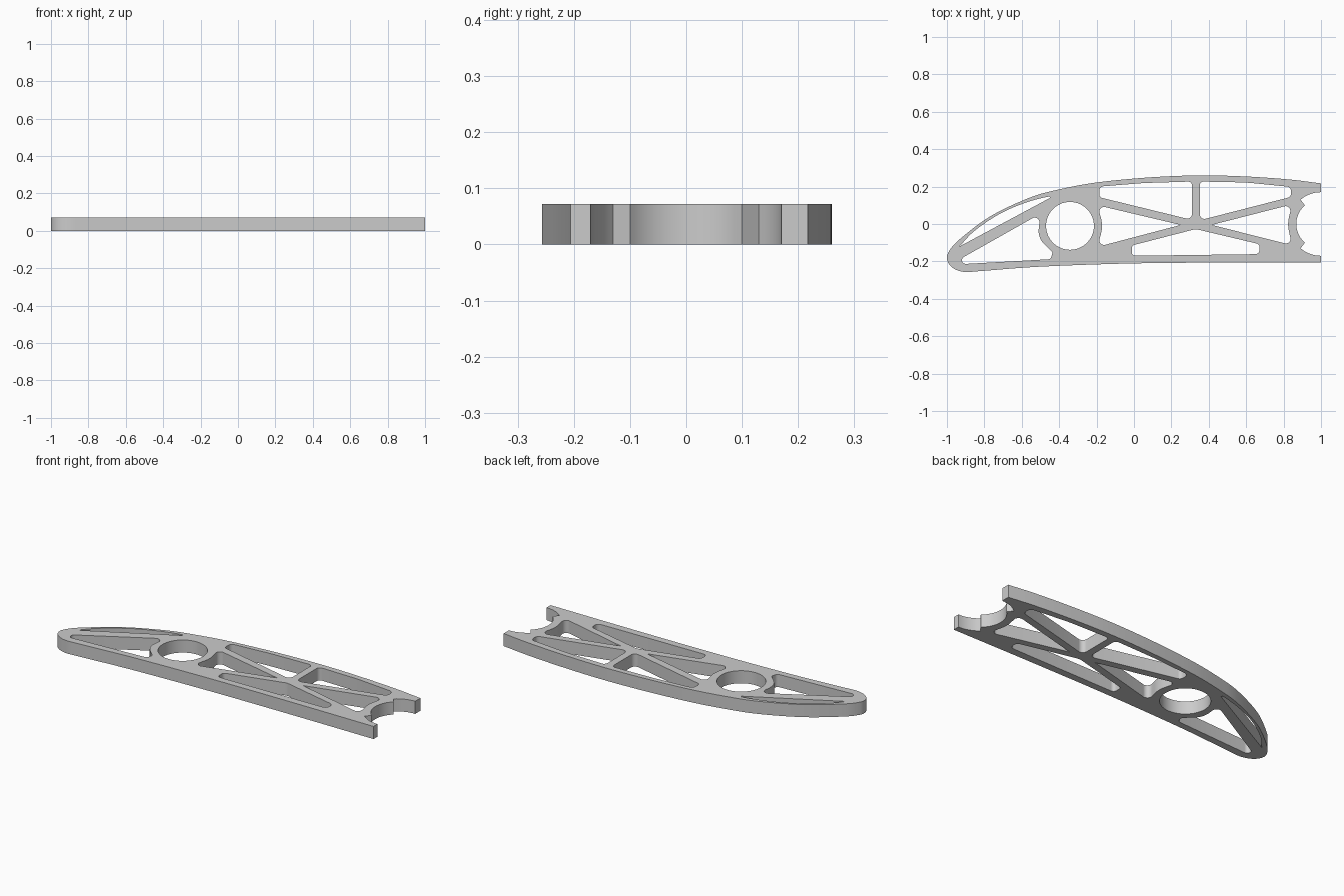
import bpy, bmesh, math
from mathutils import Vector

THICK = 0.072
cube = bpy.data.objects.get("Cube")
if cube:
    bpy.data.objects.remove(cube, do_unlink=True)


def smooth_path(pts, steps=6):
    """Smooth curve running through the given points."""
    p = [Vector(q) for q in pts]
    p = [2 * p[0] - p[1]] + p + [2 * p[-1] - p[-2]]
    out = []
    for a, b, c, d in zip(p, p[1:], p[2:], p[3:]):
        for i in range(steps):
            t = i / steps
            out.append(b + (c - a) * t / 2 + (2 * a - 5 * b + 4 * c - d) * t**2 / 2
                       + (3 * b - a - 3 * c + d) * t**3 / 2)
    return out + [p[-2]]


def arc(cx, cy, r, start, end, steps):
    angles = [math.radians(start + (end - start) * i / steps) for i in range(steps + 1)]
    return [Vector((cx + r * math.cos(a), cy + r * math.sin(a))) for a in angles]


def rounded(corners, steps=8):
    """Closed polygon whose (x, y, radius) corners are filleted."""
    out = []
    for i, (x, y, r) in enumerate(corners):
        p = Vector((x, y))
        u = Vector(corners[i - 1][:2]) - p
        v = Vector(corners[(i + 1) % len(corners)][:2]) - p
        if r == 0:
            out.append(p)
            continue
        half = u.angle(v) / 2
        t = min(r / math.tan(half), 0.48 * u.length, 0.48 * v.length)
        r = t * math.tan(half)
        u.normalize()
        v.normalize()
        centre = p + (u + v).normalized() * r / math.cos(math.pi / 2 - half)
        start, end = (p + u * t - centre), (p + v * t - centre)
        sweep = math.pi - 2 * half
        for k in range(steps + 1):
            f = k / steps
            out.append(centre + (start * math.sin((1 - f) * sweep)
                                 + end * math.sin(f * sweep)) / math.sin(sweep))
    return out


# Outer profile: curved skin, rounded nose, and the stepped notch at the tail
skin = smooth_path([(1, .217), (.83, .238), (.6, .254), (.35, .26), (.08, .249),
                    (-.2, .222), (-.4, .185), (-.56, .14), (-.77, .04), (-.93, -.08),
                    (-.985, -.14), (-1, -.185), (-.975, -.23), (-.91, -.256),
                    (-.8, -.25), (-.5, -.228), (-.02, -.211), (.5, -.206), (1, -.206)])
notch = (arc(1, 0, .17, 270, 230, 8) + arc(1, 0, .132, 229, 131, 20)
         + arc(1, 0, .17, 130, 90, 8))

# Lightening holes between the struts
nose_slot = smooth_path([(-.933, -.12), (-.853, -.037), (-.72, .053), (-.585, .112),
                         (-.465, .145), (-.448, .14)])
spar_hole = arc(-.342, -.01, .128, 0, 354, 59)
nose_window = rounded([(-.984, -.218, .02), (-.5, .055, .025), (-.515, -.075, .1),
                       (-.435, -.15, .015), (-.445, -.188, .02)])
front_upper = rounded([(-.185, .2, .025), (.05, .219, 1), (.31, .227, .02),
                       (.31, .022, .025), (-.185, .143, .02)])
rear_upper = rounded([(.352, .227, .02), (.352, .02, .025), (.84, .145, .025),
                      (.84, .198, .025), (.6, .222, 1)])
front_triangle = rounded([(.25, -.005, 0), (-.195, .1, .025), (-.165, -.01, .17),
                          (-.195, -.122, .025)])
rear_triangle = rounded([(.415, -.005, 0), (.845, .105, .025), (.82, 0, .17),
                         (.845, -.113, .025)])
lower_window = rounded([(-.012, -.115, .02), (.33, -.027, .06), (.672, -.108, .022),
                        (.672, -.161, .025), (-.012, -.17, .02)])

# Filled flat profile with holes, extruded to the plate thickness
curve = bpy.data.curves.new("wing_rib", "CURVE")
curve.dimensions = "2D"
curve.fill_mode = "BOTH"
curve.extrude = THICK / 2
for loop in (skin + notch, nose_slot, spar_hole, nose_window, front_upper, rear_upper,
             front_triangle, rear_triangle, lower_window):
    spline = curve.splines.new("POLY")
    spline.points.add(len(loop) - 1)
    for point, co in zip(spline.points, loop):
        point.co = (co.x, co.y, 0, 1)
    spline.use_cyclic_u = True

rib = bpy.data.objects.new("wing_rib", curve)
bpy.context.collection.objects.link(rib)
bpy.ops.object.select_all(action="DESELECT")
rib.select_set(True)
bpy.context.view_layer.objects.active = rib
bpy.ops.object.convert(target="MESH")
rib = bpy.context.object

# Weld the caps to the walls and stand the plate on the ground
bm = bmesh.new()
bm.from_mesh(rib.data)
bmesh.ops.remove_doubles(bm, verts=bm.verts, dist=0.0003)
bmesh.ops.translate(bm, verts=bm.verts, vec=(0, 0, THICK / 2))
bmesh.ops.recalc_face_normals(bm, faces=bm.faces)
bm.to_mesh(rib.data)
bm.free()

# Single plain grey
grey = bpy.data.materials.new("plain_grey")
grey.use_nodes = True
colour = (.6, .6, .6, 1)
grey.diffuse_color = colour
grey.node_tree.nodes["Principled BSDF"].inputs["Base Color"].default_value = colour
rib.data.materials.clear()
rib.data.materials.append(grey)
bpy.ops.object.shade_smooth_by_angle(angle=math.radians(30))
